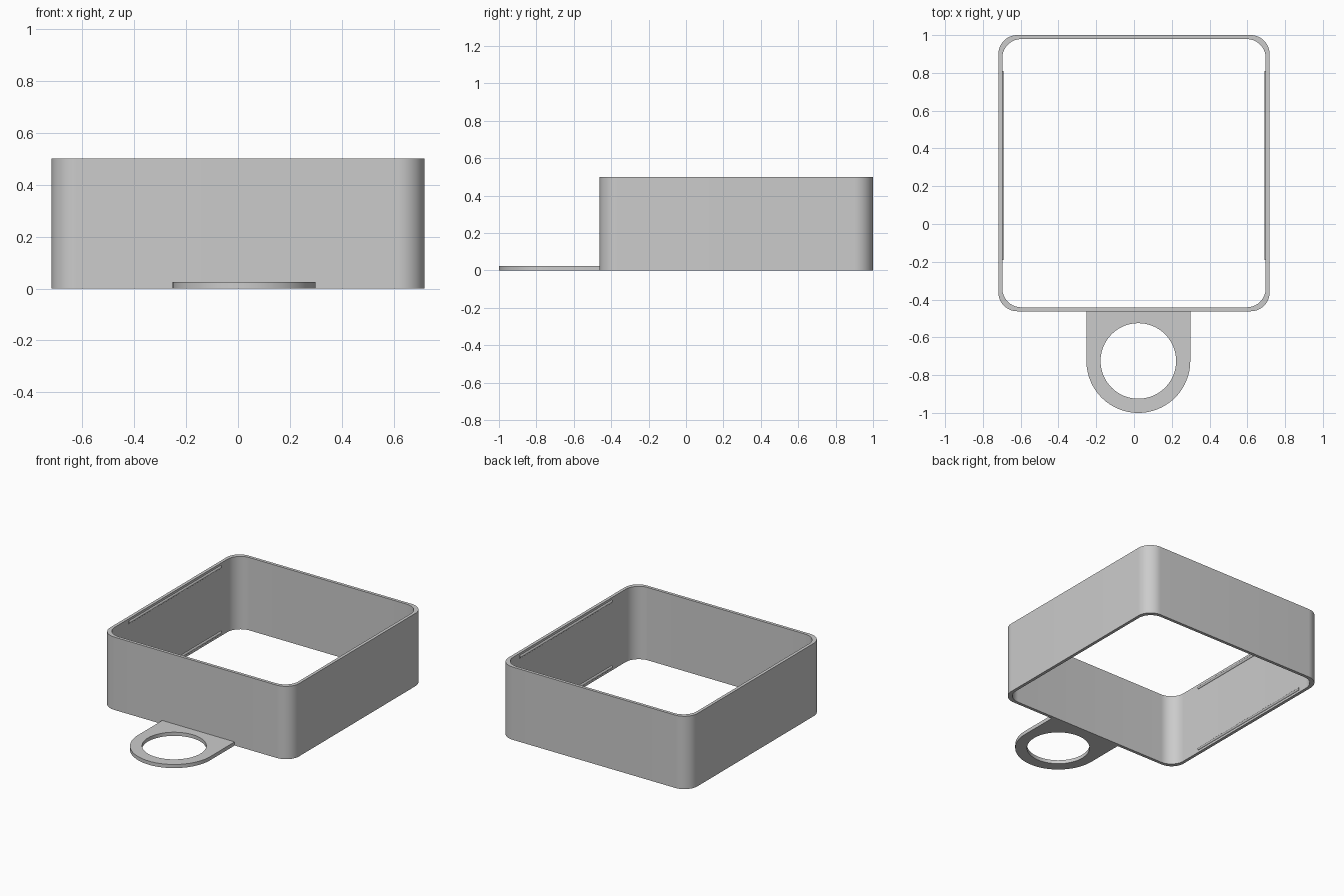
import bpy, bmesh
from math import pi, cos, sin

cube = bpy.data.objects.get("Cube")
if cube:
    bpy.data.objects.remove(cube, do_unlink=True)

grey = bpy.data.materials.new("matte grey")
grey.use_nodes = True
colour = (0.6, 0.6, 0.6, 1)
grey.diffuse_color = colour
grey.node_tree.nodes["Principled BSDF"].inputs["Base Color"].default_value = colour


def arc(cx, cy, r, start, end, steps):
    """Points along a circular arc."""
    angles = [start + (end - start) * i / steps for i in range(steps + 1)]
    return [(cx + r * cos(a), cy + r * sin(a)) for a in angles]


def rounded_rect(hx, y0, y1, r, steps=16):
    """Counter-clockwise rounded rectangle outline."""
    corners = [(hx - r, y1 - r), (r - hx, y1 - r), (r - hx, y0 + r), (hx - r, y0 + r)]
    pts = []
    for i, (cx, cy) in enumerate(corners):
        pts += arc(cx, cy, r, i * pi / 2, (i + 1) * pi / 2, steps)
    return pts


def finish(name, bm):
    bmesh.ops.recalc_face_normals(bm, faces=bm.faces)
    mesh = bpy.data.meshes.new(name)
    bm.to_mesh(mesh)
    bm.free()
    obj = bpy.data.objects.new(name, mesh)
    bpy.context.collection.objects.link(obj)
    mesh.materials.append(grey)
    bpy.ops.object.select_all(action="DESELECT")
    obj.select_set(True)
    bpy.context.view_layer.objects.active = obj
    bpy.ops.object.shade_smooth_by_angle(angle=pi / 6)
    return obj


def extrude_outlines(name, outlines, height):
    """Fill an outline, with its hole, and raise it from the ground."""
    bm = bmesh.new()
    for pts in outlines:
        verts = [bm.verts.new((x, y, 0)) for x, y in pts]
        for a, b in zip(verts, verts[1:] + verts[:1]):
            bm.edges.new((a, b))
    bmesh.ops.triangle_fill(bm, edges=bm.edges[:], use_beauty=True)
    raised = bmesh.ops.extrude_face_region(bm, geom=bm.faces[:], use_keep_orig=True)
    top = [g for g in raised["geom"] if isinstance(g, bmesh.types.BMVert)]
    bmesh.ops.translate(bm, verts=top, vec=(0, 0, height))
    return finish(name, bm)


# Open box wall
extrude_outlines("wall_frame", [rounded_rect(0.718, -0.462, 1.0, 0.1),
                                rounded_rect(0.697, -0.441, 0.979, 0.1)], 0.5)

# Flat tab with a round hole
cx, cy, outer = 0.023, -0.725, 0.275
tab = arc(cx, cy, outer, -pi, 0, 48) + [(cx + outer, -0.455), (cx - outer, -0.455)]
hole = arc(cx, cy, 0.2, 0, 2 * pi, 64)[:-1]
extrude_outlines("ring_tab", [tab, hole], 0.025)

# Snap ridges along the inside of both side walls, near top and bottom
for side, sx in (("left", 1), ("right", -1)):
    for level, z in (("upper", 0.475), ("lower", 0.025)):
        bm = bmesh.new()
        profile = arc(0.7, z, 0.01, pi / 2, 3 * pi / 2, 10)
        ends = [[bm.verts.new((sx * x, y, h)) for x, h in profile] for y in (-0.19, 0.81)]
        n = len(profile)
        for i in range(n):
            j = (i + 1) % n
            bm.faces.new((ends[0][i], ends[0][j], ends[1][j], ends[1][i]))
        for end in ends:
            bm.faces.new(end)
        finish(f"{side}_{level}_ridge", bm)
